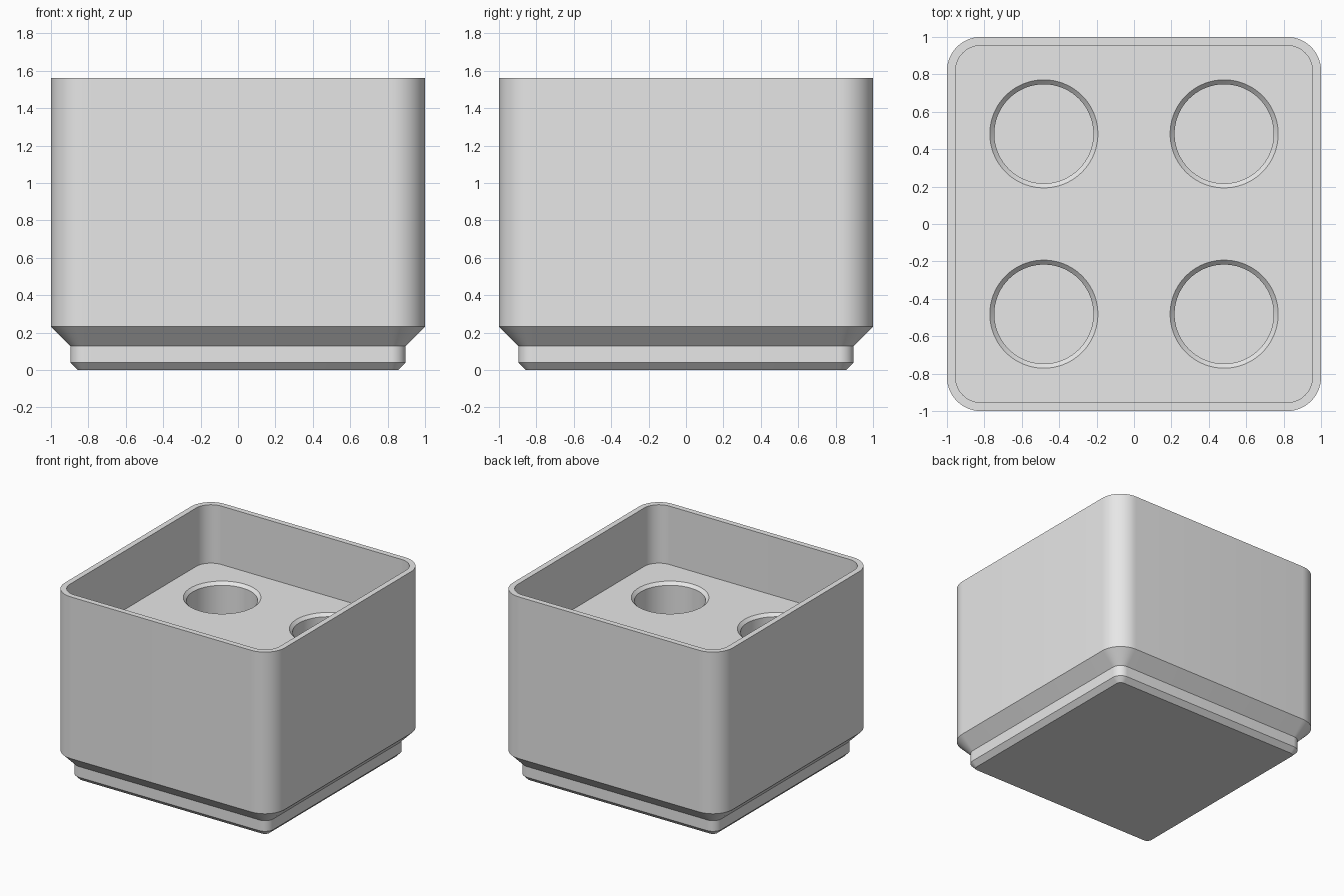
import bpy
import bmesh
from math import cos, sin, pi, radians

cube = bpy.data.objects.get("Cube")
if cube:
    bpy.data.objects.remove(cube)

# One plain grey for the whole part
GREY = (0.8, 0.8, 0.8, 1)
mat = bpy.data.materials.new("light grey")
mat.use_nodes = True
mat.diffuse_color = GREY
mat.node_tree.nodes["Principled BSDF"].inputs["Base Color"].default_value = GREY

HEIGHT, FLOOR, HOLE_BOTTOM = 1.56, 1.08, 0.34
HOLE_SPACING, HOLE_R, CHAMFER = 0.482, 0.265, 0.024
STEPS, SIDES = 14, 72

bm = bmesh.new()


def rounded_square(half, radius, z):
    """Ring of vertices, counter-clockwise, for a square with round corners."""
    ring = []
    for quarter, (sx, sy) in enumerate([(1, 1), (-1, 1), (-1, -1), (1, -1)]):
        for i in range(STEPS + 1):
            a = (quarter + i / STEPS) * pi / 2
            ring.append(bm.verts.new((sx * (half - radius) + radius * cos(a),
                                      sy * (half - radius) + radius * sin(a), z)))
    return ring


def circle(cx, cy, radius, z):
    return [bm.verts.new((cx + radius * cos(2 * pi * i / SIDES),
                          cy + radius * sin(2 * pi * i / SIDES), z))
            for i in range(SIDES)]


def bridge(rings):
    for low, high in zip(rings, rings[1:]):
        for i in range(len(low)):
            j = (i + 1) % len(low)
            bm.faces.new((low[i], low[j], high[j], high[i]))


def ring_edges(ring):
    return [bm.edges.get((ring[i - 1], ring[i])) for i in range(len(ring))]


# Stepped foot, outer wall, rim and inner wall: half width, corner radius, height
profile = [(0.858, 0.039, 0), (0.896, 0.077, 0.039), (0.896, 0.077, 0.127),
           (1, 0.181, 0.232), (1, 0.181, HEIGHT),
           (0.954, 0.135, HEIGHT), (0.954, 0.135, FLOOR)]
shell = [rounded_square(*p) for p in profile]
bridge(shell)
bm.faces.new(shell[0][::-1])
floor_edges = ring_edges(shell[-1])

# Four round sockets with a chamfered mouth
for x in (-HOLE_SPACING, HOLE_SPACING):
    for y in (-HOLE_SPACING, HOLE_SPACING):
        socket = [circle(x, y, HOLE_R + CHAMFER, FLOOR),
                  circle(x, y, HOLE_R, FLOOR - CHAMFER),
                  circle(x, y, HOLE_R, HOLE_BOTTOM)]
        bridge(socket)
        bm.faces.new(socket[-1])
        floor_edges += ring_edges(socket[0])

# Tray floor, filled around the sockets
bmesh.ops.triangle_fill(bm, edges=floor_edges, use_beauty=True, normal=(0, 0, 1))
bmesh.ops.recalc_face_normals(bm, faces=bm.faces[:])

mesh = bpy.data.meshes.new("socket_bin")
bm.to_mesh(mesh)
bm.free()
mesh.materials.append(mat)
bin_object = bpy.data.objects.new("socket_bin", mesh)
bpy.context.collection.objects.link(bin_object)

# Smooth corners and sockets, sharp steps
bpy.ops.object.select_all(action='DESELECT')
bin_object.select_set(True)
bpy.context.view_layer.objects.active = bin_object
bpy.ops.object.shade_smooth_by_angle(angle=radians(30))
